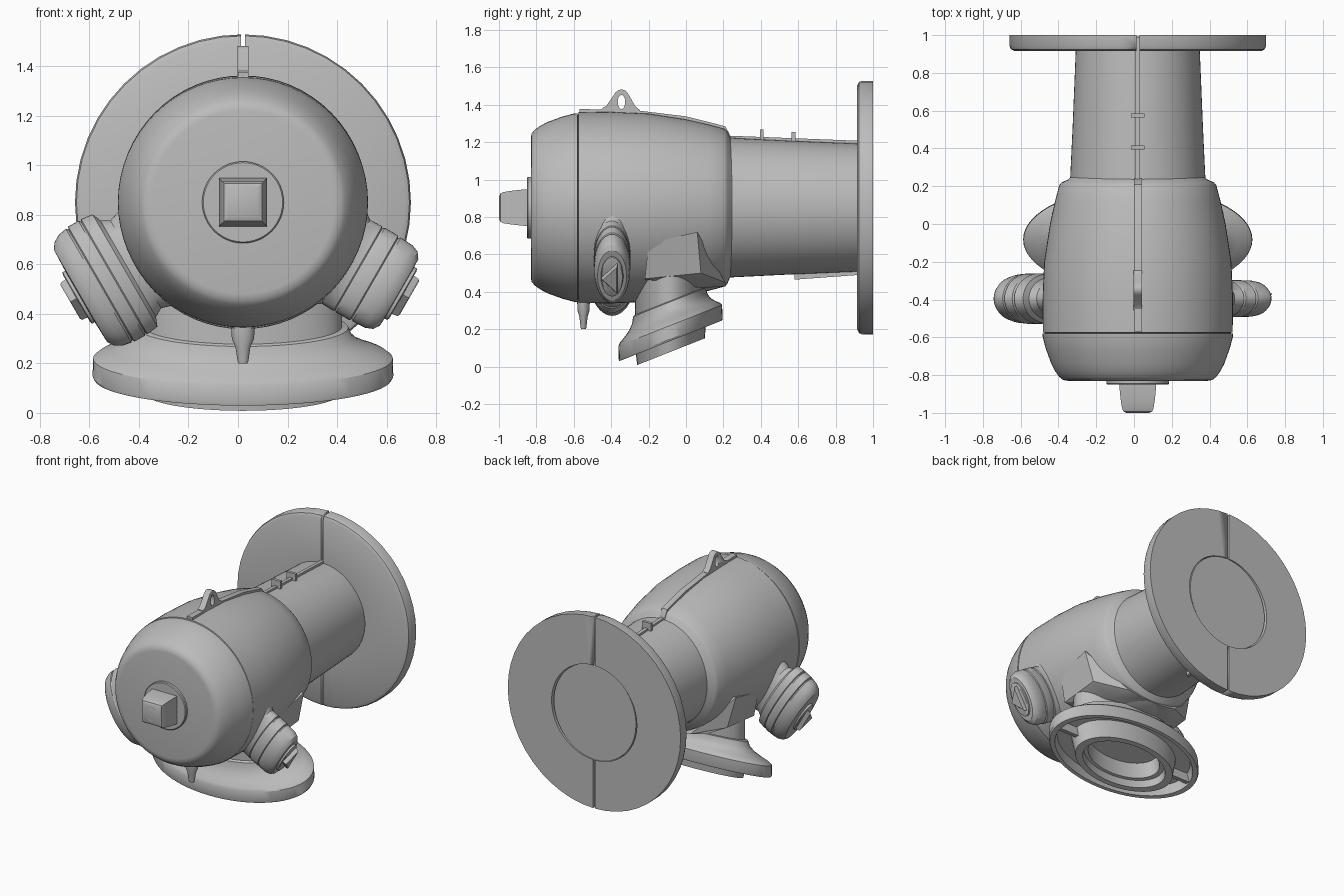
import bpy, bmesh, math
from mathutils import Vector, Matrix

cube = bpy.data.objects.get("Cube")
if cube:
    bpy.data.objects.remove(cube, do_unlink=True)

CX, CZ = 0.02, 0.85      # main axis of the barrel
X, Y, Z = Vector((1, 0, 0)), Vector((0, 1, 0)), Vector((0, 0, 1))

grey = bpy.data.materials.new("cast_grey")
grey.use_nodes = True
grey.diffuse_color = (0.5, 0.5, 0.5, 1)
grey.node_tree.nodes["Principled BSDF"].inputs["Base Color"].default_value = (0.5, 0.5, 0.5, 1)


def finish(name, bm, angle=30):
    bmesh.ops.recalc_face_normals(bm, faces=bm.faces)
    mesh = bpy.data.meshes.new(name)
    bm.to_mesh(mesh)
    bm.free()
    ob = bpy.data.objects.new(name, mesh)
    bpy.context.collection.objects.link(ob)
    mesh.materials.append(grey)
    bpy.ops.object.select_all(action='DESELECT')
    ob.select_set(True)
    bpy.context.view_layer.objects.active = ob
    bpy.ops.object.shade_smooth_by_angle(angle=math.radians(angle))
    return ob


def lathe(name, profile, origin, u, v, w, sides=48, closed=False, turn=0, angle=30):
    """Sweep (height, radius) pairs around w; u and v span the ring."""
    bm = bmesh.new()
    origin = Vector(origin)
    rings = []
    for h, r in profile:
        ring = []
        for i in range(sides):
            a = turn + math.tau * i / sides
            ring.append(bm.verts.new(origin + w * h + (u * math.cos(a) + v * math.sin(a)) * r))
        rings.append(ring)
    pairs = list(zip(rings, rings[1:]))
    if closed:
        pairs.append((rings[-1], rings[0]))
    for a, b in pairs:
        for i in range(sides):
            j = (i + 1) % sides
            bm.faces.new((a[i], a[j], b[j], b[i]))
    if not closed:
        bm.faces.new(rings[0])
        bm.faces.new(rings[-1])
    return finish(name, bm, angle)


def prism(name, points, x0, x1):
    """Side outline in (y, z), extruded across x."""
    bm = bmesh.new()
    face = bm.faces.new([bm.verts.new((x0, y, z)) for y, z in points])
    ext = bmesh.ops.extrude_face_region(bm, geom=[face])
    moved = [g for g in ext["geom"] if isinstance(g, bmesh.types.BMVert)]
    bmesh.ops.translate(bm, verts=moved, vec=(x1 - x0, 0, 0))
    return finish(name, bm)


def box(name, center, size):
    bm = bmesh.new()
    bmesh.ops.create_cube(bm, size=1, matrix=Matrix.Translation(center) @ Matrix.Diagonal((*size, 1)))
    return finish(name, bm)


def cut(target, cutter):
    mod = target.modifiers.new("cut", 'BOOLEAN')
    mod.operation = 'DIFFERENCE'
    mod.solver = 'EXACT'
    mod.object = cutter
    bpy.context.view_layer.objects.active = target
    bpy.ops.object.modifier_apply(modifier=mod.name)
    bpy.data.objects.remove(cutter, do_unlink=True)


axis = (CX, 0, CZ)

# Barrel, cap and rear pipe
lathe("front_cap", [(-.83, .37), (-.826, .395), (-.81, .415), (-.78, .437), (-.74, .458),
                    (-.66, .487), (-.6, .503), (-.58, .505), (-.578, .49)], axis, X, Z, Y, 64)
lathe("barrel", [(-.58, .48), (-.574, .51), (-.4, .512), (-.2, .503), (0, .472), (.12, .445),
                 (.205, .422), (.22, .41), (.235, .375), (.25, .36)], axis, X * .985, Z, Y, 64)
lathe("rear_pipe", [(.2, .375), (.5, .36), (.92, .342), (.992, .335)],
      axis, X * .96, Z, Y, 64)

# Split rear flange
flange = lathe("rear_flange", [(.915, .335), (.915, .652), (.925, .672), (.94, .678), (1, .678), (1, .335)],
               axis, X, Z, Y, 48, closed=True)
cut(flange, box("flange_slit", (CX, .96, CZ), (.016, .3, 1.5)))

# Nut on the front cap
lathe("front_washer", [(-.85, .16), (-.845, .165), (-.82, .165)], axis, X, Z, Y)
lathe("front_nut", [(-1, .085), (-.992, .108), (-.975, .118), (-.93, .128), (-.862, .138), (-.84, .138)],
      axis, X, Z, Y, 4, turn=math.pi / 4)
lathe("nut_ring", [(-.995, .056), (-1, .054), (-1, .042), (-.996, .04), (-.996, .022), (-1, .02)],
      axis, X, Z, Y, 24)

# Top rail, lifting eye and pipe seams
prism("top_rail", [(-.57, 1.377), (-.28, 1.372), (0, 1.338), (.21, 1.285), (.24, 1.23),
                   (.24, 1.16), (-.57, 1.3)], CX - .02, CX + .022)
lug = prism("lifting_eye", [(-.46, 1.34), (-.45, 1.38), (-.425, 1.395), (-.375, 1.468), (-.36, 1.479),
                            (-.343, 1.482), (-.326, 1.477), (-.313, 1.465), (-.27, 1.39),
                            (-.245, 1.37), (-.245, 1.34)], CX - .022, CX + .022)
cut(lug, lathe("eye_hole", [(-.1, .02), (.1, .02)], (CX, -.345, 1.415), Y, Z * 1.9, X, 20))
for name, s, y0 in (("top_seam", 1, .22), ("bottom_seam", -1, .58)):
    prism(name, [(y0, CZ + s * .385), (.99, CZ + s * .355), (.99, CZ + s * .3), (y0, CZ + s * .3)],
          CX - .012, CX + .012)
for y, top in ((.405, 1.268), (.575, 1.255)):
    box("seam_clip", (CX, y, top - .05), (.07, .02, .1))

# Drip spout under the cap joint
lathe("drip_spout", [(.35, .047), (.3, .045), (.265, .03), (.21, .022), (.2, .018)],
      (CX, -.548, 0), X, Y * .72, Z, 16)

# Lower outlet: skewed oval flange, hollow underneath, with its neck
base = Vector((CX, -.083, .18))
du, dv, dw = X, Vector((0, .458, .181)), Vector((0, -.03, 1))
lathe("lower_flange", [(.33, .40), (.17, .40), (.165, .425), (.13, .44), (.10, .475), (.075, .53),
                       (.055, .585), (.04, .605), (-.03, .607), (-.042, .6), (-.042, .56),
                       (.02, .54), (.02, .42), (-.1, .395), (-.1, .335), (-.05, .325),
                       (-.05, .29), (.06, .28)], base, du, dv, dw, 64)
for s in (-1, 1):
    box("flange_web", base + Vector((s * .475, 0, -.005)), (.16, .03, .06))

# Faceted saddle joining neck and barrel
bm = bmesh.new()
for x, y, z in ((.455, .06, .72), (.45, -.2, .66), (.40, -.22, .47), (.4, .08, .5), (.2, .21, .45),
                (.08, .215, .43), (.33, .12, .52), (.25, -.22, .46), (.25, .09, .42)):
    for s in (-1, 1):
        bm.verts.new((CX + s * x, y, z))
bmesh.ops.convex_hull(bm, input=bm.verts)
finish("neck_saddle", bm, 25)

# Two side outlets, sloping down, oval in section
small = [(.36, .33), (.40, .29), (.44, .225), (.48, .195), (.535, .197), (.54, .19), (.548, .197),
         (.61, .197), (.615, .188), (.623, .195), (.68, .192), (.71, .18), (.728, .155), (.73, .1)]
large = [(.36, .33), (.40, .29), (.45, .22), (.50, .205), (.535, .225), (.55, .262), (.60, .268),
         (.605, .26), (.613, .268), (.66, .268), (.665, .257), (.673, .265), (.71, .258),
         (.74, .24), (.757, .215), (.76, .12)]
for side, sx, profile, tip in (("left", 1, small, .775), ("right", -1, large, .805)):
    w = Vector((sx * math.cos(math.pi / 6), 0, -.5))
    u = Vector((sx * .5, 0, math.cos(math.pi / 6)))
    start = (CX, -.395, CZ)
    end = profile[-1][0]
    lathe(side + "_outlet", profile, start, u, Y * .5, w)
    lathe(side + "_outlet_disc", [(end - .02, .12), (end + .012, .12), (end + .016, .11)],
          start, u, Y * .5, w, 32)
    lathe(side + "_outlet_nut", [(end - .01, .105), (tip - .006, .1), (tip, .09)],
          start, u, Y * .55, w, 3, turn=-math.pi / 2)
